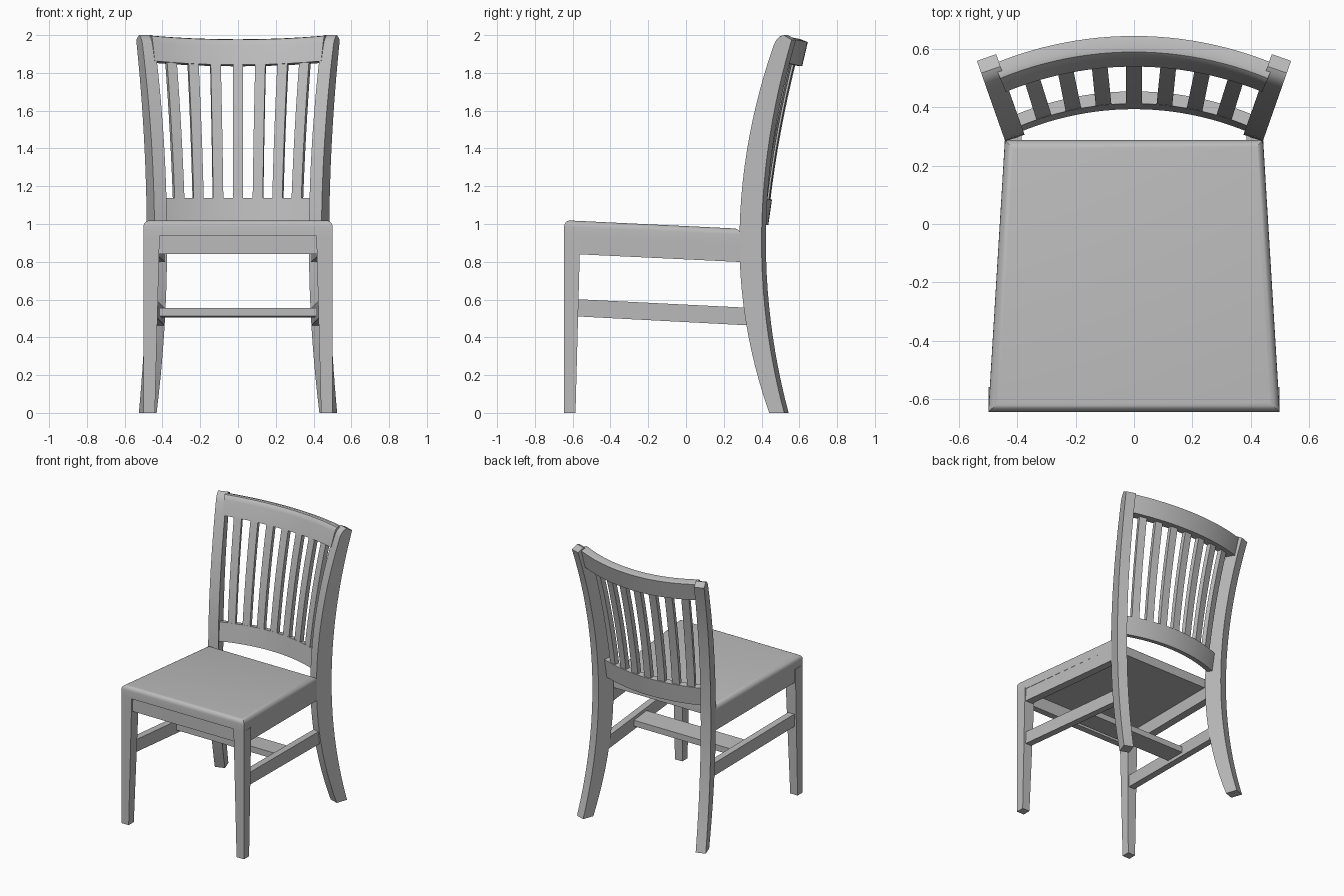
import bpy, bmesh, math

if "Cube" in bpy.data.objects:
    bpy.data.objects.remove(bpy.data.objects["Cube"], do_unlink=True)

wood = bpy.data.materials.new("grey_wood")
wood.use_nodes = True
GREY = (0.5, 0.5, 0.5, 1)
wood.diffuse_color = GREY
wood.node_tree.nodes["Principled BSDF"].inputs["Base Color"].default_value = GREY


def loft(name, rings, round_top=0):
    """Skin a list of closed rings, cap both ends, optionally round the last ring."""
    bm = bmesh.new()
    loops = [[bm.verts.new(p) for p in ring] for ring in rings]
    n = len(loops[0])
    for a, b in zip(loops, loops[1:]):
        for i in range(n):
            j = (i + 1) % n
            bm.faces.new((a[i], a[j], b[j], b[i]))
    bm.faces.new(loops[0])
    cap = bm.faces.new(loops[-1])
    bmesh.ops.recalc_face_normals(bm, faces=bm.faces)
    if round_top:
        bmesh.ops.bevel(bm, geom=list(cap.edges), offset=round_top, segments=5,
                        profile=0.5, affect='EDGES')
    mesh = bpy.data.meshes.new(name)
    bm.to_mesh(mesh)
    bm.free()
    mesh.materials.append(wood)
    obj = bpy.data.objects.new(name, mesh)
    bpy.context.collection.objects.link(obj)
    bpy.ops.object.select_all(action='DESELECT')
    obj.select_set(True)
    bpy.context.view_layer.objects.active = obj
    bpy.ops.object.shade_smooth_by_angle(angle=math.radians(35))
    return obj


def pair(name, rings):
    """Build a part on the left (+x) and its mirror on the right."""
    loft("left_" + name, rings)
    loft("right_" + name, [[(-x, y, z) for x, y, z in r] for r in rings])


def rect(x0, x1, y0, y1, z):
    return [(x0, y0, z), (x1, y0, z), (x1, y1, z), (x0, y1, z)]


def upright(y, x0, x1, z0, z1):
    return [(x0, y, z0), (x1, y, z0), (x1, y, z1), (x0, y, z1)]


# Seat: tapered slab sloping down to the rear, rounded on top
def seat_ring(front_z, back_z):
    return [(-.5, -.645, front_z), (.5, -.645, front_z),
            (.443, .288, back_z), (-.443, .288, back_z)]


loft("seat", [seat_ring(.937, .892), seat_ring(1.02, .975)], round_top=.032)

# Front legs, tapering on the inner sides
pair("front_leg", [rect(.44, .5, -.645, -.585, 0), rect(.415, .5, -.645, -.56, .94)])

# Aprons and stretchers
loft("front_apron", [upright(-.632, -.43, .43, .84, .945),
                     upright(-.585, -.43, .43, .84, .945)])
pair("side_apron", [upright(-.575, .435, .493, .84, .945),
                    upright(.31, .385, .442, .798, .9)])
pair("side_stretcher", [upright(-.58, .435, .485, .511, .602),
                        upright(.34, .388, .436, .463, .556)])
loft("cross_stretcher", [upright(-.13, -.44, .44, .512, .556),
                         upright(.03, -.43, .43, .504, .548)])

# Rear posts: bowed profile in a vertical plane turned outwards
TURN = math.radians(19.4)


def post_point(y, z, depth):
    x = .444 + (y - .29) * math.tan(TURN)
    return (x - depth * math.cos(TURN), y + depth * math.sin(TURN), z)


def post_ring(z, z_back, inset=0):
    d = z - .9
    front = .283 + d * d * (.194 if d < 0 else .165) + inset
    d = z_back - .9
    back = .4 + d * d * (.148 if d < 0 else .138)
    return [post_point(front, z, 0), post_point(front, z, .07),
            post_point(back, z_back, .07), post_point(back, z_back, 0)]


STEPS = 24
rings = [post_ring(1.95 * i / STEPS, 1.95 * i / STEPS) for i in range(STEPS + 1)]
for k in (30, 60, 90):
    a = math.radians(k)
    z = 1.95 + .05 * math.sin(a)
    rings.append(post_ring(z, 1.95 + .025 * math.sin(a), .035 * (1 - math.cos(a))))
pair("rear_post", rings)

# Back rails: cross-sections (y, z) swept around a shared vertical axis
AXIS_Y = -.62


def swing(y, z, angle, side=0):
    r = y - AXIS_Y
    return (r * math.sin(angle) + side * math.cos(angle),
            AXIS_Y + r * math.cos(angle) - side * math.sin(angle), z)


def curved_rail(name, section, half_angle, rise):
    n = 24
    rings = []
    for i in range(n + 1):
        t = 2 * i / n - 1
        rings.append([swing(y, z + rise * t * t, t * math.radians(half_angle))
                      for y, z in section])
    loft(name, rings)


curved_rail("top_rail", [(.54, 1.843), (.57, 1.945), (.577, 1.963), (.59, 1.976),
                         (.607, 1.978), (.645, 1.963), (.615, 1.835)], 22.3, .02)
curved_rail("lower_rail", [(.394, 1.003), (.413, 1.137), (.455, 1.13), (.436, .995)],
            22.8, 0)

# Slats: seven slightly bowed bars fanned between the rails
for s in range(-3, 4):
    angle = math.radians(5.8) * s
    rings = []
    for i in range(9):
        t = i / 8
        y = .412 + .14 * t - .05 * t * (1 - t)
        z = 1.12 + .75 * t
        rings.append([swing(y, z, angle, -.027), swing(y, z, angle, .027),
                      swing(y + .034, z, angle, .027), swing(y + .034, z, angle, -.027)])
    loft("back_slat_%d" % (s + 4), rings)
